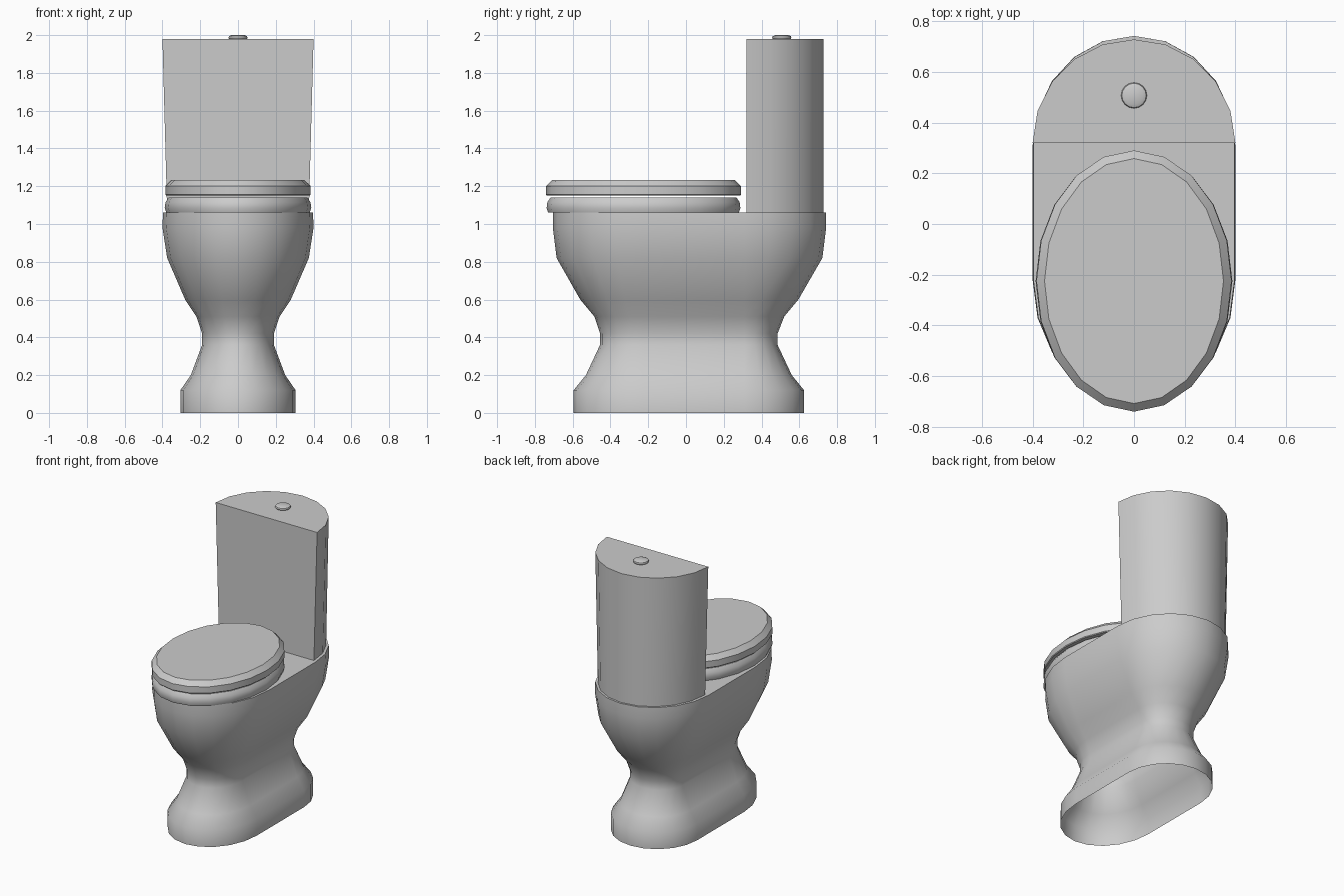
import bpy, bmesh, math

if "Cube" in bpy.data.objects:
    bpy.data.objects.remove(bpy.data.objects["Cube"])


def ring(hw, y0, y1, c0, c1, z):
    """Rounded outline: elliptical front end about c0 and back end about c1."""
    pts = []
    for i in range(11):
        a = math.pi * i / 10
        pts.append((-hw * math.cos(a), c0 - (c0 - y0) * math.sin(a), z))
    for i in range(11):
        a = math.pi * i / 10
        pts.append((hw * math.cos(a), c1 + (y1 - c1) * math.sin(a), z))
    return pts


def oval(rx, ry, cy, z, n=20):
    return [(rx * math.sin(2 * math.pi * i / n),
             cy - ry * math.cos(2 * math.pi * i / n), z) for i in range(n)]


def loft(name, rings, cap_start=True, cap_end=True, closed=False, angle=35):
    """Skin a stack of outlines into one object."""
    bm = bmesh.new()
    rows = [[bm.verts.new(p) for p in r] for r in rings]
    if closed:
        rows.append(rows[0])
    for a, b in zip(rows, rows[1:]):
        n = len(a)
        for i in range(n):
            j = (i + 1) % n
            bm.faces.new((a[i], a[j], b[j], b[i]))
    if cap_start and not closed:
        bm.faces.new(rows[0])
    if cap_end and not closed:
        bm.faces.new(rows[-1])
    bmesh.ops.recalc_face_normals(bm, faces=bm.faces)
    mesh = bpy.data.meshes.new(name)
    bm.to_mesh(mesh)
    bm.free()
    ob = bpy.data.objects.new(name, mesh)
    bpy.context.collection.objects.link(ob)
    bpy.ops.object.select_all(action='DESELECT')
    ob.select_set(True)
    bpy.context.view_layer.objects.active = ob
    bpy.ops.object.shade_smooth_by_angle(angle=math.radians(angle))
    return ob


# Pedestal and bowl: z, half width, front y, back y (open underneath)
profile = [
    (0.00, 0.305, -0.595, 0.625), (0.12, 0.305, -0.595, 0.625),
    (0.20, 0.250, -0.530, 0.560), (0.36, 0.190, -0.455, 0.485),
    (0.42, 0.190, -0.455, 0.485), (0.51, 0.220, -0.485, 0.520),
    (0.60, 0.280, -0.560, 0.595), (0.82, 0.375, -0.685, 0.722),
    (0.98, 0.400, -0.705, 0.742), (1.06, 0.397, -0.705, 0.742),
]
body = [ring(hw, y0, y1, -0.22, 0.31, z) for z, hw, y0, y1 in profile]
# Inner basin sunk into the rim
for z, s in ((1.06, 1.0), (0.85, 0.85), (0.68, 0.5)):
    body.append(ring(0.28 * s, -0.23 - 0.37 * s, -0.23 + 0.37 * s, -0.25, -0.21, z))
loft("pedestal_and_bowl", body, cap_start=False, angle=50)

# Seat ring
CY = -0.225
seat_section = [(0.0, 1.06), (0.008, 1.085), (0.004, 1.115), (-0.012, 1.14),
                (-0.10, 1.14), (-0.11, 1.06)]
loft("seat", [oval(0.38 + d, 0.505 + d, CY, z) for d, z in seat_section], closed=True)

# Closed lid
loft("lid", [oval(0.385 + d, 0.515 + d, CY, z)
             for d, z in ((-0.005, 1.15), (0, 1.155), (0, 1.20), (-0.032, 1.232))])


# Cistern: half oval, flat towards the front
def half_oval(rx, ry, cy, z):
    return [(rx * math.cos(math.pi * i / 10), cy + ry * math.sin(math.pi * i / 10), z)
            for i in range(11)]


loft("cistern", [half_oval(0.375, 0.408, 0.32, 1.06), half_oval(0.40, 0.408, 0.32, 1.98)])

# Flush button
loft("flush_button", [oval(r, r, 0.507, z, 16)
                      for r, z in ((0.045, 1.975), (0.051, 1.985), (0.048, 1.994), (0.035, 2.0))])
